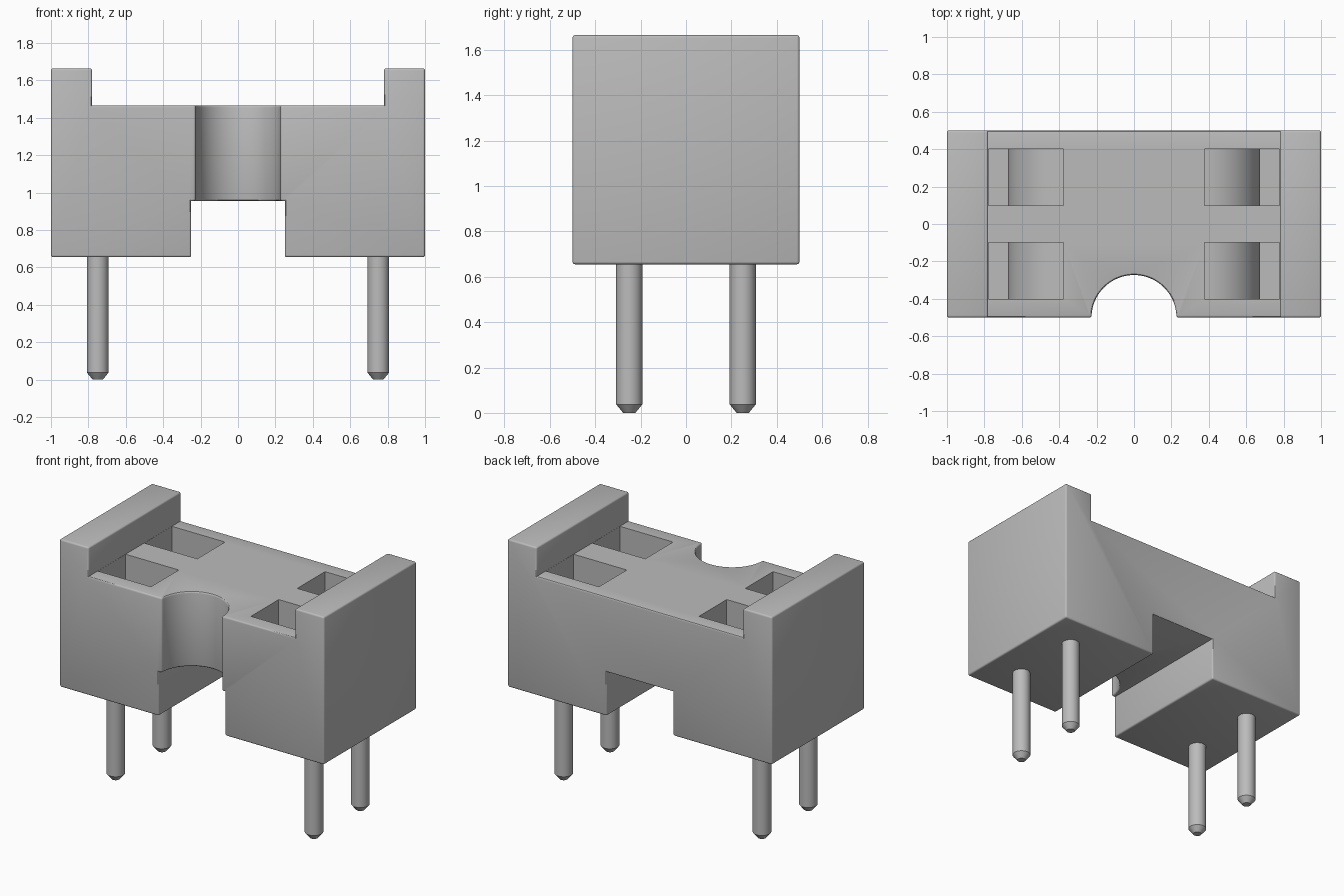
import bpy, bmesh
from math import sin, cos, pi, radians

cube = bpy.data.objects.get("Cube")
if cube:
    bpy.data.objects.remove(cube, do_unlink=True)

grey = bpy.data.materials.new("light_grey_plastic")
grey.use_nodes = True
COLOUR = (0.5, 0.5, 0.5, 1)
grey.diffuse_color = COLOUR
grey.node_tree.nodes["Principled BSDF"].inputs["Base Color"].default_value = COLOUR

BASE, SEAT, TOP = 0.655, 1.467, 1.665   # body underside, sunken deck, side wall tops
WALL = 0.78                             # inner face of the side walls


def add_object(name, bm):
    bmesh.ops.recalc_face_normals(bm, faces=bm.faces)
    mesh = bpy.data.meshes.new(name)
    bm.to_mesh(mesh)
    bm.free()
    mesh.materials.append(grey)
    obj = bpy.data.objects.new(name, mesh)
    bpy.context.collection.objects.link(obj)
    return obj


def prism(name, profile, y0, y1):
    """Extrude an x-z outline from y0 to y1."""
    bm = bmesh.new()
    face = bm.faces.new([bm.verts.new((x, y0, z)) for x, z in profile])
    out = bmesh.ops.extrude_face_region(bm, geom=[face])
    verts = [v for v in out["geom"] if isinstance(v, bmesh.types.BMVert)]
    bmesh.ops.translate(bm, verts=verts, vec=(0, y1 - y0, 0))
    return add_object(name, bm)


def cut(obj, cutter):
    """Subtract the cutter and keep the evaluated mesh."""
    mod = obj.modifiers.new("cut", 'BOOLEAN')
    mod.operation = 'DIFFERENCE'
    mod.solver = 'EXACT'
    mod.object = cutter
    graph = bpy.context.evaluated_depsgraph_get()
    mesh = bpy.data.meshes.new_from_object(obj.evaluated_get(graph))
    obj.modifiers.clear()
    obj.data = mesh
    bpy.data.objects.remove(cutter, do_unlink=True)


def smooth(obj):
    bpy.ops.object.select_all(action='DESELECT')
    obj.select_set(True)
    bpy.context.view_layer.objects.active = obj
    bpy.ops.object.shade_smooth_by_angle(angle=radians(30))


# Body outline: raised side walls above, channel below
half = [(0.25, 0.955), (0.25, BASE), (1, BASE), (1, TOP), (WALL, TOP), (WALL, SEAT)]
body = prism("socket_body", half + [(-x, z) for x, z in reversed(half)], -0.5, 0.5)

# Round notch in the front
bm = bmesh.new()
bmesh.ops.create_cone(bm, cap_ends=True, segments=64, radius1=0.227, radius2=0.227, depth=2)
bmesh.ops.translate(bm, verts=bm.verts, vec=(0, -0.5, 1.2))
cut(body, add_object("notch_cutter", bm))

# Soften the outward edges only
bm = bmesh.new()
bm.from_mesh(body.data)
bmesh.ops.dissolve_limit(bm, angle_limit=radians(1), verts=bm.verts, edges=bm.edges)
edges = [e for e in bm.edges if len(e.link_faces) == 2
         and e.calc_face_angle_signed() > radians(30)]
bmesh.ops.bevel(bm, geom=edges, offset=0.013, segments=3, profile=0.5,
                affect='EDGES', clamp_overlap=True)
bm.to_mesh(body.data)
bm.free()

# Four contact pockets with a rounded step in the floor
STEP, DROP = 0.378, 0.297
arc = [(STEP + DROP * sin(i * pi / 32), 0.9 + DROP * cos(i * pi / 32)) for i in range(17)]
pocket = [(STEP, 1.5)] + arc + [(WALL - 0.001, 0.9), (WALL - 0.001, 1.5)]
for side in (-1, 1):
    for y in (-0.25, 0.25):
        outline = [(side * x, z) for x, z in pocket]
        cut(body, prism("pocket_cutter", outline, y - 0.15, y + 0.15))
smooth(body)

# Four round pins with chamfered tips
for side, side_name in ((1, "left"), (-1, "right")):
    for y, end_name in ((-0.25, "front"), (0.25, "back")):
        bm = bmesh.new()
        rings = []
        for r, z in ((0.027, 0), (0.058, 0.038), (0.058, BASE + 0.02)):
            ring = [bm.verts.new((side * 0.75 + r * cos(a * pi / 16),
                                  y + r * sin(a * pi / 16), z)) for a in range(32)]
            rings.append(ring)
        for low, high in zip(rings, rings[1:]):
            for i in range(32):
                j = (i + 1) % 32
                bm.faces.new((low[i], low[j], high[j], high[i]))
        bm.faces.new(rings[0])
        bm.faces.new(rings[-1])
        smooth(add_object(f"{end_name}_{side_name}_pin", bm))
